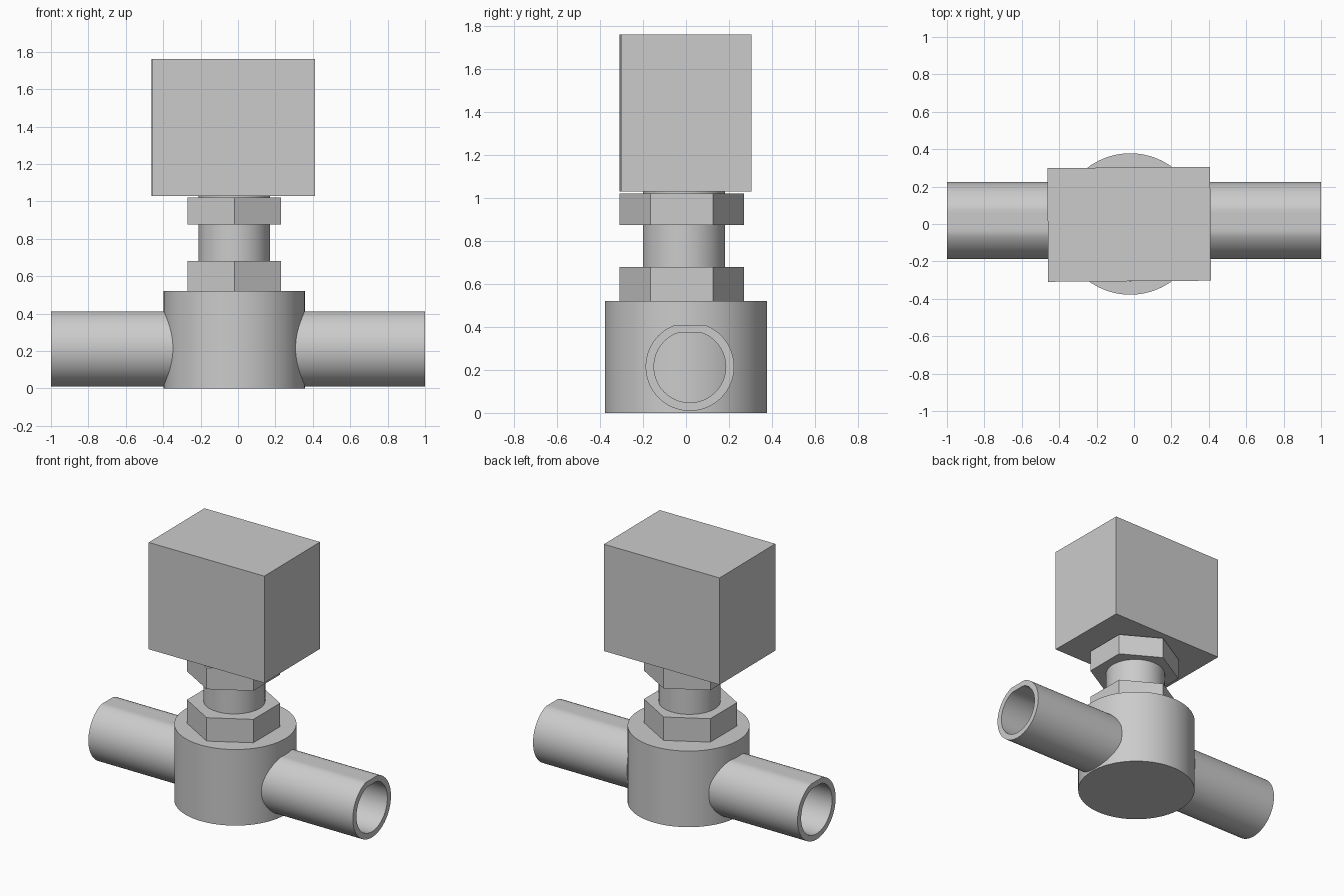
import bpy, math

if "Cube" in bpy.data.objects:
    bpy.data.objects.remove(bpy.data.objects["Cube"])

CX = -0.02  # shared x centre of the valve stack


def finish(obj, name, smooth=False):
    obj.name = name
    if smooth:
        bpy.ops.object.select_all(action='DESELECT')
        obj.select_set(True)
        bpy.context.view_layer.objects.active = obj
        bpy.ops.object.shade_smooth_by_angle(angle=math.radians(30))
    return obj


def prism(name, y, radius, z0, z1, sides, turn=0.0):
    bpy.ops.mesh.primitive_cylinder_add(
        vertices=sides, radius=radius, depth=z1 - z0,
        location=(CX, y, (z0 + z1) / 2), rotation=(0, 0, turn))
    return finish(bpy.context.object, name, sides > 6)


def pipe(name, x_end, x_inner, y=0.018, z=0.215, outer=0.206, inner=0.167, n=64):
    # Closed tube wall along x, with a slight flat along the top
    rings = [(x_inner, outer), (x_end, outer), (x_end, inner), (x_inner, inner)]
    verts, faces = [], []
    for x, r in rings:
        for i in range(n):
            a = 2 * math.pi * i / n
            verts.append((x, y + r * math.cos(a), z + min(r * math.sin(a), 0.946 * r)))
    flip = x_end < x_inner
    for k in range(4):
        for i in range(n):
            a, b = k * n + i, k * n + (i + 1) % n
            c, d = (k + 1) % 4 * n + (i + 1) % n, (k + 1) % 4 * n + i
            faces.append((d, c, b, a) if flip else (a, b, c, d))
    mesh = bpy.data.meshes.new(name)
    mesh.from_pydata(verts, [], faces)
    mesh.flip_normals()
    obj = bpy.data.objects.new(name, mesh)
    bpy.context.collection.objects.link(obj)
    return finish(obj, name, True)


# Valve body, hex nuts and stem
prism("valve_body", 0.0, 0.378, 0.0, 0.52, 96)
prism("lower_nut", -0.02, 0.29, 0.515, 0.68, 6)
prism("upper_nut", -0.02, 0.29, 0.875, 1.02, 6)
prism("stem", -0.01, 0.191, 0.67, 1.035, 64)

# Pipes on both sides, butting into the body
pipe("left_pipe", -1.0, CX - 0.31)
pipe("right_pipe", 1.0, CX + 0.31)

# Actuator box, turned very slightly
bpy.ops.mesh.primitive_cube_add(size=1, location=(-0.026, -0.002, 1.395),
                                rotation=(0, 0, math.radians(0.4)))
bpy.context.object.scale = (0.87, 0.608, 0.73)
finish(bpy.context.object, "actuator_box")
